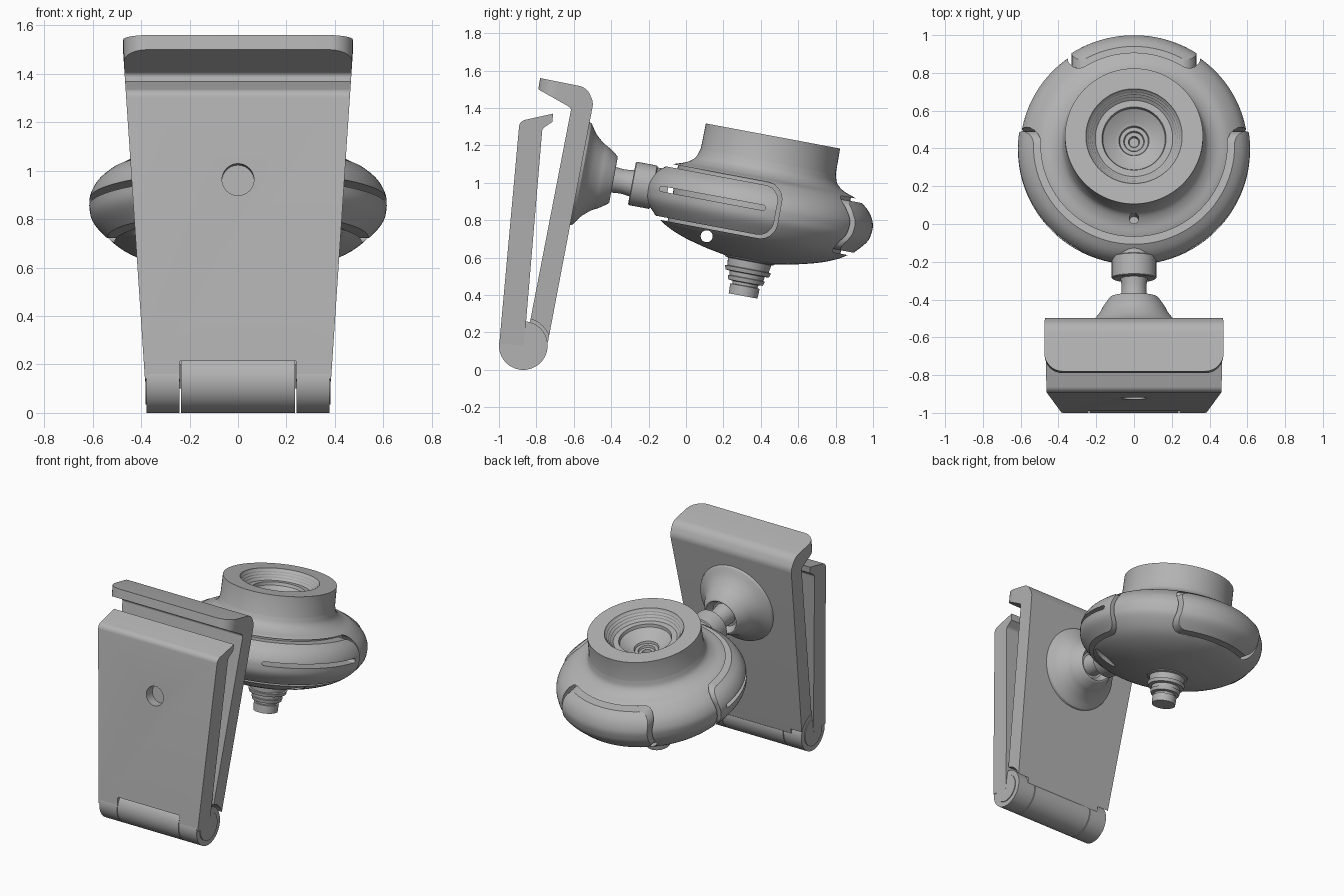
import bpy, bmesh, math
from mathutils import Matrix, Vector

if "Cube" in bpy.data.objects:
    bpy.data.objects.remove(bpy.data.objects["Cube"])

grey = bpy.data.materials.new("neutral grey")
grey.use_nodes = True
grey.diffuse_color = (0.45, 0.45, 0.45, 1)
grey.node_tree.nodes["Principled BSDF"].inputs["Base Color"].default_value = (0.45, 0.45, 0.45, 1)

# Tilted frame shared by the head, arm and mount
HEAD = Matrix.Translation((0, 0.394, 0.87)) @ Matrix.Rotation(math.radians(-10.6), 4, 'X')
ARM = HEAD @ Matrix.Rotation(math.pi / 2, 4, 'X')
BACKWARD = HEAD @ Matrix.Rotation(math.pi / 2, 4, 'Z') @ Matrix.Translation((0.7, 0, 0))


def finish(name, bm, matrix):
    bmesh.ops.remove_doubles(bm, verts=bm.verts, dist=1e-5)
    bmesh.ops.recalc_face_normals(bm, faces=bm.faces)
    bm.transform(matrix)
    mesh = bpy.data.meshes.new(name)
    bm.to_mesh(mesh)
    bm.free()
    mesh.materials.append(grey)
    obj = bpy.data.objects.new(name, mesh)
    bpy.context.collection.objects.link(obj)
    return obj


def revolve(name, profile, matrix, closed=False, n=96):
    bm = bmesh.new()
    rings = [[bm.verts.new((r * math.cos(2 * math.pi * i / n), r * math.sin(2 * math.pi * i / n), h))
              for i in range(n)] for r, h in profile]
    pairs = list(zip(rings, rings[1:]))
    if closed:
        pairs.append((rings[-1], rings[0]))
    for a, b in pairs:
        for i in range(n):
            j = (i + 1) % n
            bm.faces.new((a[i], a[j], b[j], b[i]))
    return finish(name, bm, matrix)


def smooth(points, steps=5):
    """Curve through the given points."""
    p = [Vector(q) for q in points]
    p = [2 * p[0] - p[1]] + p + [2 * p[-1] - p[-2]]
    out = []
    for a, b, c, d in zip(p, p[1:], p[2:], p[3:]):
        for k in range(steps):
            t = k / steps
            out.append(tuple(0.5 * (2 * b + (c - a) * t + (2 * a - 5 * b + 4 * c - d) * t ** 2
                                    + (3 * b - a - 3 * c + d) * t ** 3)))
    return out + [tuple(points[-1])]


def fillet(corners, steps=6):
    """Round off each (a, b, radius) corner of an outline."""
    out = []
    for i, (a, b, rad) in enumerate(corners):
        c = Vector((a, b))
        if not rad:
            out.append(c)
            continue
        u = (Vector(corners[i - 1][:2]) - c).normalized()
        v = (Vector(corners[(i + 1) % len(corners)][:2]) - c).normalized()
        cut = rad / math.tan(u.angle(v) / 2)
        centre = c + (u + v).normalized() * rad / math.sin(u.angle(v) / 2)
        for k in range(steps + 1):
            chord = (c + u * cut).lerp(c + v * cut, k / steps)
            out.append(centre + (chord - centre).normalized() * rad)
    return out


def rounded_box(a0, a1, b0, b1, rad):
    return fillet([(a0, b0, rad), (a1, b0, rad), (a1, b1, rad), (a0, b1, rad)])


def prism(name, outline, width, matrix=Matrix(), round_lip=None):
    """Extrude an outline along x; width is the half width at a given height."""
    bm = bmesh.new()
    sides = [[bm.verts.new((s * width(b), a, b)) for a, b in outline] for s in (-1, 1)]
    for side in sides:
        bm.faces.new(side)
    n = len(outline)
    for i in range(n):
        j = (i + 1) % n
        bm.faces.new((sides[0][i], sides[0][j], sides[1][j], sides[1][i]))
    if round_lip:
        i, j = round_lip
        edges = [bm.edges.get((s[i], s[j])) for s in sides]
        bmesh.ops.bevel(bm, geom=edges, offset=0.1, segments=8, profile=0.5, affect='EDGES')
    return finish(name, bm, matrix)


def boolean(obj, cutter, operation='DIFFERENCE'):
    mod = obj.modifiers.new("cut", 'BOOLEAN')
    mod.object, mod.operation, mod.solver = cutter, operation, 'EXACT'
    bpy.context.view_layer.objects.active = obj
    bpy.ops.object.modifier_apply(modifier=mod.name)
    bpy.data.objects.remove(cutter)


def rod(name, r, x0, x1, y, z, matrix=Matrix()):
    """Cylinder along x."""
    m = matrix @ Matrix.Translation((0, y, z)) @ Matrix.Rotation(math.pi / 2, 4, 'Y')
    return revolve(name, [(0, x0), (r, x0), (r, x1), (0, x1)], m, n=64)


# Camera head with stepped lens recess
lens = [(0, 0.20), (0.025, 0.20), (0.03, 0.22), (0.05, 0.22), (0.055, 0.235), (0.075, 0.235),
        (0.08, 0.25), (0.1, 0.255), (0.165, 0.30), (0.17, 0.32), (0.205, 0.32)]
for k in range(4):
    lens += [(0.21 + 0.011 * k, 0.325 + 0.015 * k), (0.219 + 0.011 * k, 0.333 + 0.015 * k)]
lens += [(0.255, 0.387), (0.365, 0.387)]
shell = smooth([(0.367, 0.25), (0.385, 0.20), (0.43, 0.165), (0.5, 0.138), (0.565, 0.085), (0.597, 0.03),
                (0.602, -0.02), (0.585, -0.08), (0.51, -0.165), (0.4, -0.222), (0.26, -0.262), (0.14, -0.285)])
head = revolve("camera_head", lens + shell + [(0, -0.285)], HEAD)

# Outer trim pieces, each seated in a grooved pocket of the head
trim = [(0.47, 0.15), (0.5, 0.15)] + smooth(
    [(0.512, 0.138), (0.577, 0.085), (0.609, 0.03), (0.614, -0.02), (0.597, -0.08), (0.522, -0.165)]) + [(0.47, -0.165)]
pocket = [(0.47, 0.19), (0.8, 0.19), (0.8, -0.2), (0.47, -0.2)]
for name, a0, a1, frame, half in (("side_band", -1, 0.09, HEAD, 1), ("rear_panel", -0.33, 0.33, BACKWARD, 0.5)):
    groove = revolve("groove", pocket, HEAD, True)
    g = 0.02
    boolean(groove, prism("cutter", rounded_box(a0 - g, a1 + g, -0.165, 0.14, 0.09),
                          lambda z: half, frame), 'INTERSECT')
    boolean(head, groove)
    part = revolve(name, trim, HEAD, True)
    boolean(part, prism("cutter", rounded_box(a0, a1, -0.147, 0.122, 0.08),
                        lambda z: half, frame), 'INTERSECT')
    if name == "side_band":
        boolean(part, prism("cutter", rounded_box(-0.545, 0.03, -0.014, 0.014, 0.013), lambda z: 1, HEAD))

# Small indicator hole and cross hole through the head
boolean(head, revolve("cutter", [(0, 0.1), (0.025, 0.1), (0.025, 0.5), (0, 0.5)],
                      HEAD @ Matrix.Translation((0, -0.405, 0)), n=32))
boolean(head, rod("cutter", 0.032, -1, 1, -0.25, -0.205, HEAD))

# Stepped knob under the head
revolve("bottom_knob", [(0, -0.26), (0.14, -0.26), (0.135, -0.29), (0.118, -0.295), (0.112, -0.335),
                        (0.125, -0.338), (0.118, -0.36), (0.095, -0.363), (0.092, -0.385), (0.1, -0.388),
                        (0.094, -0.41), (0.07, -0.413), (0.068, -0.428), (0.08, -0.43), (0.078, -0.483),
                        (0, -0.483)], HEAD, n=64)

# Arm and socket mount
revolve("arm_collar", [(0, 0.5), (0.108, 0.5), (0.108, 0.575), (0.118, 0.58), (0.118, 0.69), (0.112, 0.695),
                       (0, 0.695)], ARM, n=64)
revolve("arm_rod", smooth([(0.075, 0.67), (0.066, 0.74), (0.07, 0.8), (0.078, 0.87)]) + [(0, 0.87), (0, 0.67)],
        ARM, True, n=64)
revolve("socket_mount", [(0, 0.99), (0.285, 0.99)] + smooth(
    [(0.275, 0.965), (0.225, 0.93), (0.185, 0.885), (0.162, 0.845), (0.13, 0.80), (0.118, 0.795)])
    + [(0.09, 0.84), (0, 0.85)], ARM)


# Clip plates, narrowing towards the hinge
def taper(z):
    return 0.375 + 0.1 * min(z, 1.5) / 1.5


back = prism("back_plate", fillet([(-0.79, 1.50, 0), (-0.78, 1.56, 0), (-0.53, 1.51, 0.08), (-0.495, 1.43, 0.08),
                                   (-0.738, 0.15, 0), (-0.78, 0.10, 0), (-0.845, 0.2, 0), (-0.613, 1.40, 0.02)]),
             taper, round_lip=(0, 1))
front = prism("front_plate", fillet([(-0.998, 0.14, 0), (-0.89, 1.33, 0.04), (-0.71, 1.37, 0), (-0.715, 1.325, 0),
                                     (-0.768, 1.29, 0.03), (-0.86, 0.2, 0), (-0.87, 0.13, 0)]), taper)
boolean(front, prism("cutter", rounded_box(-1.2, -0.8, -0.1, 0.215, 0.005), lambda z: 0.24))
boolean(front, revolve("cutter", [(0, -0.03), (0.066, -0.03), (0.066, 0.3), (0, 0.3)],
                       Matrix.Translation((0, -0.885, 0.96)) @ Matrix.Rotation(math.radians(84.6), 4, 'X'), n=48))

# Hinge knuckles and pin ends
HY, HZ = -0.87, 0.13
rod("centre_knuckle", 0.13, -0.236, 0.236, HY, HZ)
for side, s in (("left", 1), ("right", -1)):
    boolean(back, rod("cutter", 0.147, s * 0.3, s * 0.6, HY, HZ))
    rod(side + "_knuckle", 0.13, s * 0.241, s * 0.378, HY, HZ)
    rod(side + "_pin_end", 0.095, s * 0.3, s * 0.383, HY, HZ)

# Smooth shading with crisp edges
bpy.ops.object.select_all(action='DESELECT')
for obj in bpy.context.collection.objects:
    if obj.type == 'MESH' and grey.name in obj.data.materials:
        obj.select_set(True)
        bpy.context.view_layer.objects.active = obj
bpy.ops.object.shade_smooth_by_angle(angle=math.radians(30))
